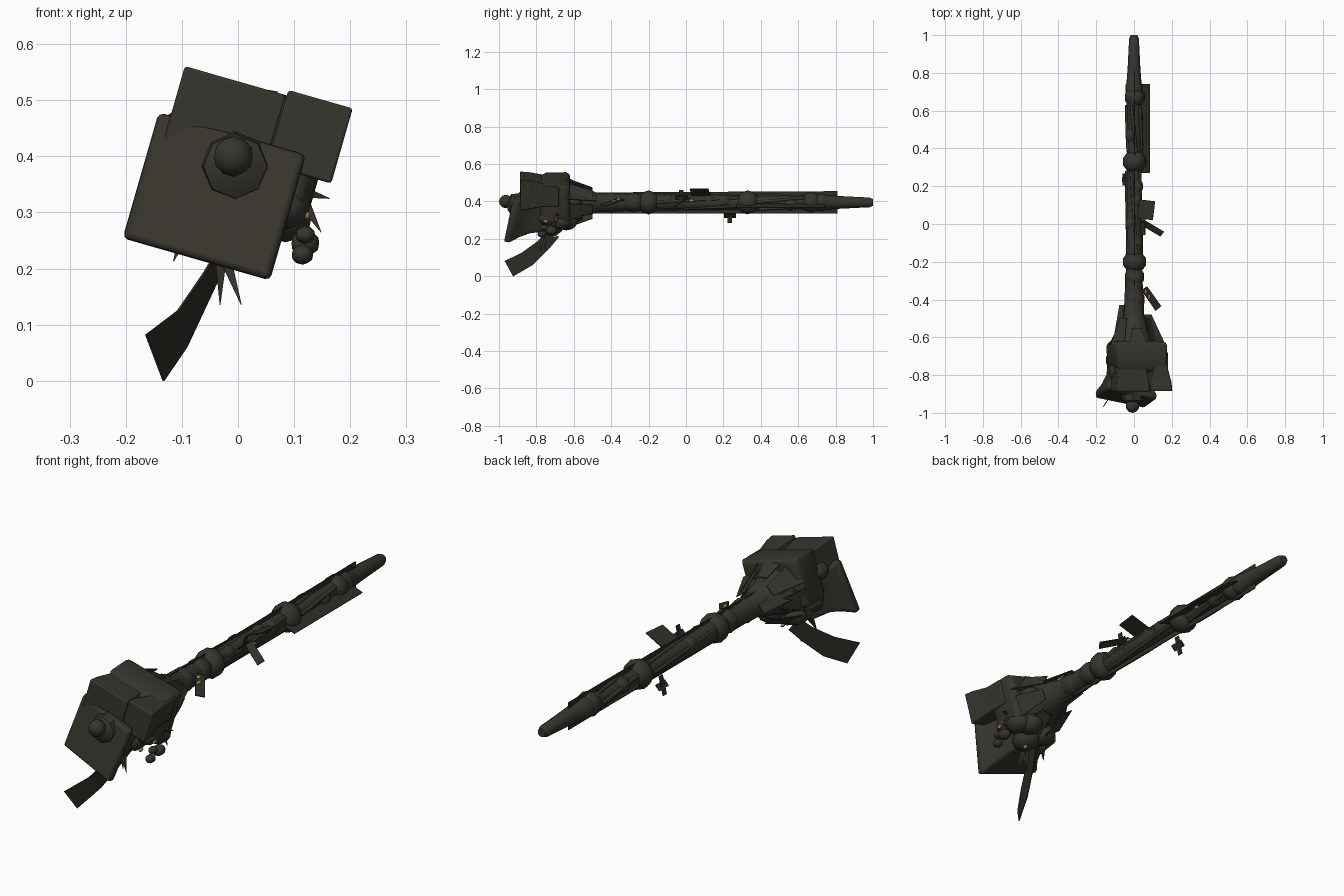
import bpy, bmesh, math, random
from mathutils import Vector

random.seed(4)
if "Cube" in bpy.data.objects:
    bpy.data.objects.remove(bpy.data.objects["Cube"])


def material(name, colour):
    mat = bpy.data.materials.new(name)
    mat.use_nodes = True
    mat.diffuse_color = colour
    shader = mat.node_tree.nodes["Principled BSDF"]
    shader.inputs["Base Color"].default_value = colour
    shader.inputs["Roughness"].default_value = 0.8
    return mat


IRON = material("dark olive iron", (0.037, 0.035, 0.026, 1))
CLOTH = material("blackened cloth", (0.028, 0.027, 0.02, 1))
GOLD = material("dull gold", (0.34, 0.24, 0.08, 1))
TILT = math.radians(-16)
AXIS = Vector((0, 0, 0.395))


def finish(name, bm, mat, smooth=True):
    mesh = bpy.data.meshes.new(name)
    bmesh.ops.recalc_face_normals(bm, faces=bm.faces)
    bm.to_mesh(mesh)
    bm.free()
    obj = bpy.data.objects.new(name, mesh)
    bpy.context.collection.objects.link(obj)
    mesh.materials.append(mat)
    if smooth:
        bpy.ops.object.select_all(action="DESELECT")
        obj.select_set(True)
        bpy.context.view_layer.objects.active = obj
        bpy.ops.object.shade_smooth_by_angle(angle=math.radians(40))
    return obj


def skin(name, rings):
    """Closed surface through rings of points."""
    bm = bmesh.new()
    loops = [[bm.verts.new(p) for p in ring] for ring in rings]
    count = len(loops[0])
    for a, b in zip(loops, loops[1:]):
        for i in range(count):
            j = (i + 1) % count
            bm.faces.new((a[i], a[j], b[j], b[i]))
    bm.faces.new(loops[0])
    bm.faces.new(loops[-1])
    return finish(name, bm, IRON)


def lathe(name, centre, profile, sides=16):
    """Turned shape along y from (y, radius) pairs."""
    turns = [math.tau * i / sides for i in range(sides)]
    return skin(name, [[Vector((centre[0] + r * math.cos(t), y, centre[1] + r * math.sin(t)))
                        for t in turns] for y, r in profile])


def block(name, centre, rings, lean_u=0.0, lean_v=0.0, soft=0.01):
    """Tilted square block along y from (y, half width, half height) rings."""
    c, s = math.cos(TILT), math.sin(TILT)
    loops = []
    for y, w, h in rings:
        loop = []
        for a, b in ((-1, -1), (1, -1), (1, 1), (-1, 1)):
            u, v = a * w, b * h
            loop.append(Vector((centre[0] + u * c - v * s, y + u * lean_u + v * lean_v,
                                centre[1] + u * s + v * c)))
        loops.append(loop)
    obj = skin(name, loops)
    bevel = obj.modifiers.new("soft edges", "BEVEL")
    bevel.width, bevel.segments = soft, 2
    return obj


def plate(name, corners, mat=CLOTH):
    """Thin sheet through pairs of edge points."""
    bm = bmesh.new()
    pts = [bm.verts.new(p) for p in corners]
    for i in range(0, len(pts) - 2, 2):
        bm.faces.new((pts[i], pts[i + 1], pts[i + 3], pts[i + 2]))
    obj = finish(name, bm, mat, False)
    obj.modifiers.new("thickness", "SOLIDIFY").thickness = 0.004
    return obj


def lump(name, place, size, mat=IRON):
    bm = bmesh.new()
    bmesh.ops.create_icosphere(bm, subdivisions=2, radius=1)
    for v in bm.verts:
        v.co = Vector(a * b for a, b in zip(v.co, size)) + Vector(place)
    return finish(name, bm, mat)


def spike(name, base, tip, radius):
    base, tip = Vector(base), Vector(tip)
    way = (tip - base).normalized()
    side = way.orthogonal().normalized()
    other = way.cross(side)
    turns = [math.tau * i / 4 for i in range(4)]
    return skin(name, [[p + r * (math.cos(t) * side + math.sin(t) * other) for t in turns]
                       for p, r in ((base, radius), (tip, radius * 0.05))])


def strand(name, points, radius):
    curve = bpy.data.curves.new(name, "CURVE")
    curve.dimensions = "3D"
    curve.bevel_depth, curve.bevel_resolution = radius, 1
    line = curve.splines.new("POLY")
    line.points.add(len(points) - 1)
    for p, co in zip(line.points, points):
        p.co = (*co, 1)
    curve.materials.append(IRON)
    obj = bpy.data.objects.new(name, curve)
    bpy.context.collection.objects.link(obj)


# Turned handle with a tapering end, and its flared neck
middle = (AXIS.x, AXIS.z)
lathe("handle", middle, [
    (-0.45, 0.04), (-0.2, 0.044), (0.05, 0.042), (0.33, 0.038), (0.6, 0.036),
    (0.7, 0.044), (0.735, 0.046), (0.745, 0.04), (0.82, 0.034), (0.98, 0.026), (1.0, 0.018)])
lathe("neck_flare", middle, [(-0.66, 0.12), (-0.6, 0.09), (-0.55, 0.076), (-0.5, 0.066),
                             (-0.48, 0.054), (-0.38, 0.05), (-0.3, 0.045)], 10)

# Round swellings on the handle
for y, length, radius in ((-0.2, 0.06, 0.064), (0.33, 0.062, 0.064), (0.67, 0.055, 0.054),
                          (-0.28, 0.06, 0.052), (-0.4, 0.07, 0.054)):
    lump("handle_swelling", (0.003, y, AXIS.z), (radius, length, radius))

# Twisted strands between the swellings
for start, end in ((-0.62, -0.27), (-0.16, 0.28), (0.38, 0.63)):
    for k in range(5):
        path = []
        for i in range(9):
            f = i / 8
            y = start + (end - start) * f
            t = math.tau * k / 5 + 0.7 * f
            r = 0.038 + (0.06 * max(0, 1 - 2.5 * f) if start < -0.5 else 0)
            path.append((r * math.cos(t), y, AXIS.z + r * math.sin(t)))
        strand("handle_strand", path, 0.009)

# Knots along the handle
for y in (-0.34, -0.1, 0.0, 0.12, 0.2, 0.47, 0.56):
    a = random.uniform(0, math.tau)
    lump("handle_knot", (0.014 * math.cos(a), y, AXIS.z + 0.014 * math.sin(a)),
         (0.036, 0.045, 0.036))

# Striking head: flared front block, two upper blocks, rear slab
block("front_block", (-0.042, 0.329), [(-0.925, 0.134, 0.115), (-0.895, 0.138, 0.117),
      (-0.85, 0.108, 0.095), (-0.8, 0.088, 0.08), (-0.68, 0.08, 0.07)], -0.2, 0.2)
block("upper_left_block", (0.128, 0.435), [(-0.885, 0.06, 0.07), (-0.84, 0.056, 0.066),
      (-0.77, 0.04, 0.055), (-0.68, 0.04, 0.055)], soft=0.005)
block("upper_right_block", (-0.024, 0.468), [(-0.888, 0.094, 0.07), (-0.84, 0.09, 0.068),
      (-0.77, 0.08, 0.058), (-0.68, 0.08, 0.06)], soft=0.005)
block("rear_slab", (0.015, 0.42), [(-0.78, 0.12, 0.09), (-0.75, 0.137, 0.103),
      (-0.64, 0.14, 0.105), (-0.62, 0.125, 0.095)])

# Octagonal boss and knob on the striking face
lathe("face_boss", (-0.005, 0.382), [(-0.955, 0.025), (-0.935, 0.057), (-0.88, 0.063)], 8)
lump("face_knob", (-0.008, -0.964, 0.4), (0.036, 0.036, 0.036))

# Rough lumps packed around the underside and neck
for place, size in (((0.085, -0.74, 0.31), 0.045), ((0.12, -0.72, 0.245), 0.026),
                    ((0.085, -0.67, 0.29), 0.048), ((0.0, -0.72, 0.265), 0.055),
                    ((-0.06, -0.68, 0.29), 0.05), ((-0.1, -0.72, 0.34), 0.05),
                    ((0.04, -0.64, 0.29), 0.05), ((0.115, -0.77, 0.225), 0.02),
                    ((0.12, -0.76, 0.26), 0.018), ((-0.09, -0.78, 0.45), 0.045),
                    ((0.08, -0.6, 0.4), 0.04), ((-0.06, -0.6, 0.38), 0.045)):
    lump("head_lump", place, (size, size * 1.2, size * 0.9))

# Jagged spikes below and beside the head
for base, tip in (((-0.03, -0.76, 0.24), (0.006, -0.78, 0.135)),
                  ((-0.03, -0.76, 0.24), (-0.032, -0.75, 0.135)),
                  ((-0.09, -0.72, 0.28), (-0.115, -0.74, 0.213)),
                  ((0.1, -0.7, 0.34), (0.163, -0.68, 0.325)),
                  ((0.11, -0.69, 0.33), (0.148, -0.7, 0.265))):
    spike("head_spike", base, tip, 0.018)

# Plates fanning around the neck, with a longer fin on each side
for k in range(7):
    t = math.tau * k / 7 + 0.5
    corners = []
    for y, r, half in ((-0.64, 0.14, 0.36), (-0.5 - 0.05 * (k % 2), 0.09, 0.26)):
        for side in (-half, half):
            corners.append((r * math.cos(t + side), y, AXIS.z + r * math.sin(t + side)))
    plate("neck_plate", corners, IRON)
plate("right_neck_fin", [(-0.11, -0.63, 0.4), (-0.06, -0.63, 0.44),
                         (-0.075, -0.43, 0.39), (-0.05, -0.43, 0.42)], IRON)
plate("left_neck_fin", [(0.16, -0.63, 0.41), (0.09, -0.63, 0.46),
                        (0.09, -0.48, 0.4), (0.05, -0.48, 0.43)], IRON)

# Torn ribbon hanging under the head
plate("hanging_ribbon", [(-0.03, -0.74, 0.24), (-0.02, -0.68, 0.21),
                         (-0.06, -0.79, 0.19), (-0.048, -0.73, 0.15),
                         (-0.105, -0.88, 0.125), (-0.09, -0.82, 0.06),
                         (-0.162, -0.97, 0.082), (-0.131, -0.925, 0.0)])

# Long flat strips along the handle
plate("long_strip", [(0, -0.52, 0.335), (0, -0.52, 0.448), (0, 0.81, 0.335), (0, 0.81, 0.455)])
plate("side_strip", [(0.02, 0.27, 0.39), (0.084, 0.27, 0.365),
                     (0.02, 0.74, 0.39), (0.084, 0.74, 0.365)])

# Small tags tied to the handle
plate("upper_tag", [(0.02, 0.03, 0.43), (0.1, 0.02, 0.465),
                    (0.03, 0.13, 0.43), (0.112, 0.12, 0.465)])
plate("lower_tag", [(0.03, 0.0, 0.41), (0.14, -0.065, 0.37),
                    (0.05, 0.025, 0.42), (0.158, -0.04, 0.385)])
plate("neck_tag", [(0.04, -0.35, 0.42), (0.115, -0.46, 0.385),
                   (0.07, -0.33, 0.41), (0.145, -0.435, 0.375)])

# Small crossed charms
for x, y, z in ((0.05, -0.025, 0.42), (-0.05, 0.235, 0.325)):
    for a, b in ((0.012, 0.04), (0.032, 0.011)):
        plate("crossed_charm", [(x - 0.01, y - a, z - b), (x - 0.01, y + a, z - b),
                                (x + 0.01, y - a, z + b), (x + 0.01, y + a, z + b)])

# Gold glints on the tags, handle and underside
for x, y, z in ((0.062, -0.36, 0.411), (0.08, -0.385, 0.401), (0.055, 0.03, 0.405),
                (0.045, 0.47, 0.375), (0.122, -0.75, 0.295), (0.02, -0.7, 0.212)):
    lump("gold_bead", (x, y, z), (0.007, 0.014, 0.008), GOLD)
